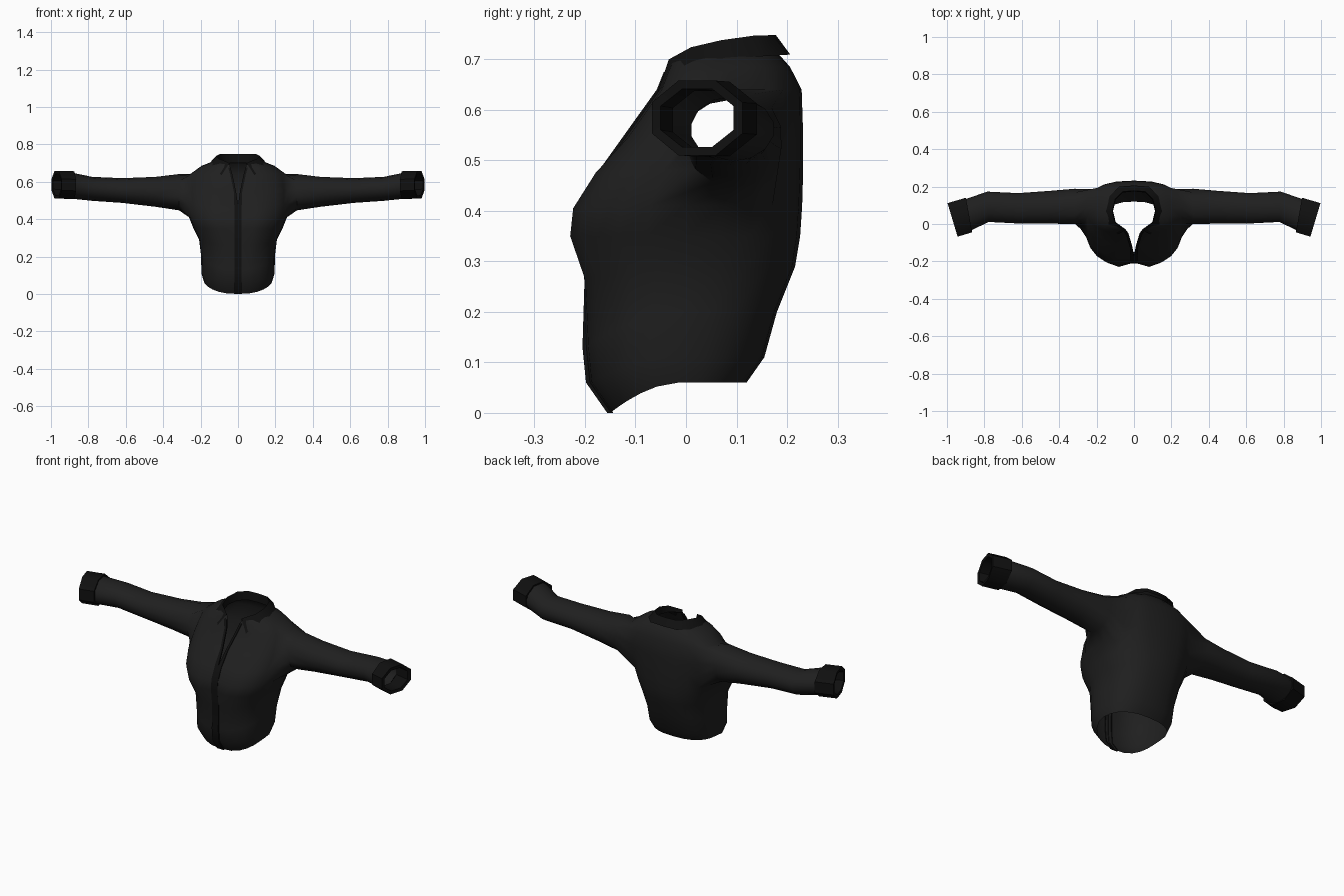
import bpy, bmesh
from math import sin, cos, radians, pi

if "Cube" in bpy.data.objects:
    bpy.data.objects.remove(bpy.data.objects["Cube"])


def material(name, v):
    m = bpy.data.materials.new(name)
    m.diffuse_color = (v, v, v, 1)
    m.use_nodes = True
    m.node_tree.nodes["Principled BSDF"].inputs["Base Color"].default_value = m.diffuse_color
    return m


CLOTH = material("cloth", 0.014)
TRIM = material("trim", 0.005)


def make(name, verts, faces, mat):
    """Half mesh on +x, mirrored across the centre plane and shaded smooth."""
    me = bpy.data.meshes.new(name)
    me.from_pydata(verts, [], faces)
    bm = bmesh.new()
    bm.from_mesh(me)
    loose = [v for v in bm.verts if not v.link_faces]
    bmesh.ops.delete(bm, geom=loose, context='VERTS')
    bmesh.ops.recalc_face_normals(bm, faces=bm.faces)
    bm.to_mesh(me)
    bm.free()
    ob = bpy.data.objects.new(name, me)
    bpy.context.collection.objects.link(ob)
    me.materials.append(mat)
    mod = ob.modifiers.new("mirror", 'MIRROR')
    mod.merge_threshold = 0.0005
    bpy.ops.object.select_all(action='DESELECT')
    bpy.context.view_layer.objects.active = ob
    ob.select_set(True)
    bpy.ops.object.modifier_apply(modifier="mirror")
    bpy.ops.object.shade_smooth_by_angle(angle=radians(50))
    return ob


def loft(name, rows, mat, closed):
    n = len(rows[0])
    faces = []
    for r in range(len(rows) - 1):
        for c in range(n if closed else n - 1):
            d = (c + 1) % n
            faces.append((r * n + c, r * n + d, (r + 1) * n + d, (r + 1) * n + c))
    return make(name, [p for row in rows for p in row], faces, mat)


# Torso rings: half width, front y, back y, front z, back z, neck gap, centre dip
RINGS = [
    (.180, -.150, .120, .000, .060, 0, 0),
    (.196, -.192, .155, .060, .110, 0, 0),
    (.197, -.199, .180, .130, .200, 0, 0),
    (.208, -.205, .216, .260, .290, 0, .01),
    (.238, -.236, .226, .350, .350, 0, .03),
    (.262, -.230, .230, .405, .410, 0, .028),
    (.274, -.185, .232, .475, .480, 0, .015),
    (.275, -.120, .232, .545, .550, .010, 0),
    (.257, -.052, .229, .640, .640, .030, 0),
    (.195, -.038, .206, .675, .685, .040, 0),
    (.125, -.030, .182, .692, .712, .045, 0),
]
COLS = 12
R0, R1, C0, C1 = 5, 8, 5, 9     # armhole window in the torso grid


def torso_point(ring, c):
    hw, yf, yb, zf, zb, gap, dip = ring
    t = -pi / 2 + pi * c / COLS
    s, k = sin(t), max(cos(t), 0)
    k = 0 if k < 1e-6 else k ** .8
    y = (yf + yb) / 2 + (yb - yf) / 2 * (abs(s) ** .85) * (1 if s > 0 else -1)
    g = gap * (1 - c / COLS)
    y += dip if c == 0 else 0
    z = zb + (zf - zb) * max(0, -s) ** 1.5
    return (g + (hw - g) * k, y, z)


grid = [[torso_point(r, c) for c in range(COLS + 1)] for r in RINGS]
n = COLS + 1
verts = [p for row in grid for p in row]
faces = [(r * n + c, r * n + c + 1, (r + 1) * n + c + 1, (r + 1) * n + c)
         for r in range(len(RINGS) - 1) for c in range(COLS)
         if not (R0 <= r < R1 and C0 <= c < C1)]

# Sleeves grow out of the armhole boundary
hole = [(R0, c) for c in range(C0, C1)] + [(r, C1) for r in range(R0, R1)]
hole += [(R1, c) for c in range(C1, C0, -1)] + [(r, C0) for r in range(R1, R0, -1)]
SLEEVE = [   # x, centre y, centre z, radius y, radius z, slant
    (.315, .094, .544, .097, .097, 0),
    (.44, .090, .546, .090, .080, 0),
    (.62, .084, .553, .083, .066, 0),
    (.78, .092, .562, .083, .064, .05),
    (.895, .046, .580, .086, .070, .18),
]


def oval(x, cy, cz, ry, rz, slant, count, start):
    pts = []
    for i in range(count):
        a = start + 2 * pi * i / count
        pts.append((x + slant * ry * cos(a), cy + ry * cos(a), cz + rz * sin(a)))
    return pts


m = len(hole)
prev = [r * n + c for r, c in hole]
for s in SLEEVE:
    base = len(verts)
    verts += oval(*s, m, radians(-141))
    cur = list(range(base, base + m))
    faces += [(prev[i], prev[(i + 1) % m], cur[(i + 1) % m], cur[i]) for i in range(m)]
    prev = cur
make("shirt_body", verts, faces, CLOTH)

# Cuffs: outer band, rim and inner lining
CUFF = [
    (.882, .048, .582, .088, .072, .18),
    (.882, .048, .582, .100, .080, .18),
    (.970, .022, .584, .097, .080, .30),
    (.968, .022, .584, .078, .062, .30),
    (.890, .046, .580, .078, .062, .18),
]
loft("cuffs", [oval(*c, 8, pi / 8) for c in CUFF], TRIM, True)

# Collar: inner stand, top fold and outer fall ending in a point
stand = [(0, .174, .700), (.06, .168, .700), (.098, .13, .700),
         (.112, .07, .695), (.098, .01, .690), (.043, -.030, .685)]
fold = [(0, .178, .748), (.06, .173, .748), (.100, .135, .747),
        (.116, .07, .738), (.103, .01, .724), (.046, -.034, .700)]
fall = [(0, .206, .710), (.08, .200, .709), (.130, .150, .706),
        (.150, .07, .702), (.138, -.005, .685), (.088, -.056, .635)]
loft("collar", [stand, fold, fall], TRIM, False)

# Button placket follows the front profile and splits along the neck opening
rows = []
for i, r in enumerate(RINGS[:-1]):
    x, y, z = grid[i][0]
    w = .020 if r[5] == 0 else .012
    rows.append([(x, y + .003, z), (x, y - .006, z), (x + w, y - .006, z), (x + w, y + .006, z)])
loft("placket", rows, TRIM, False)
